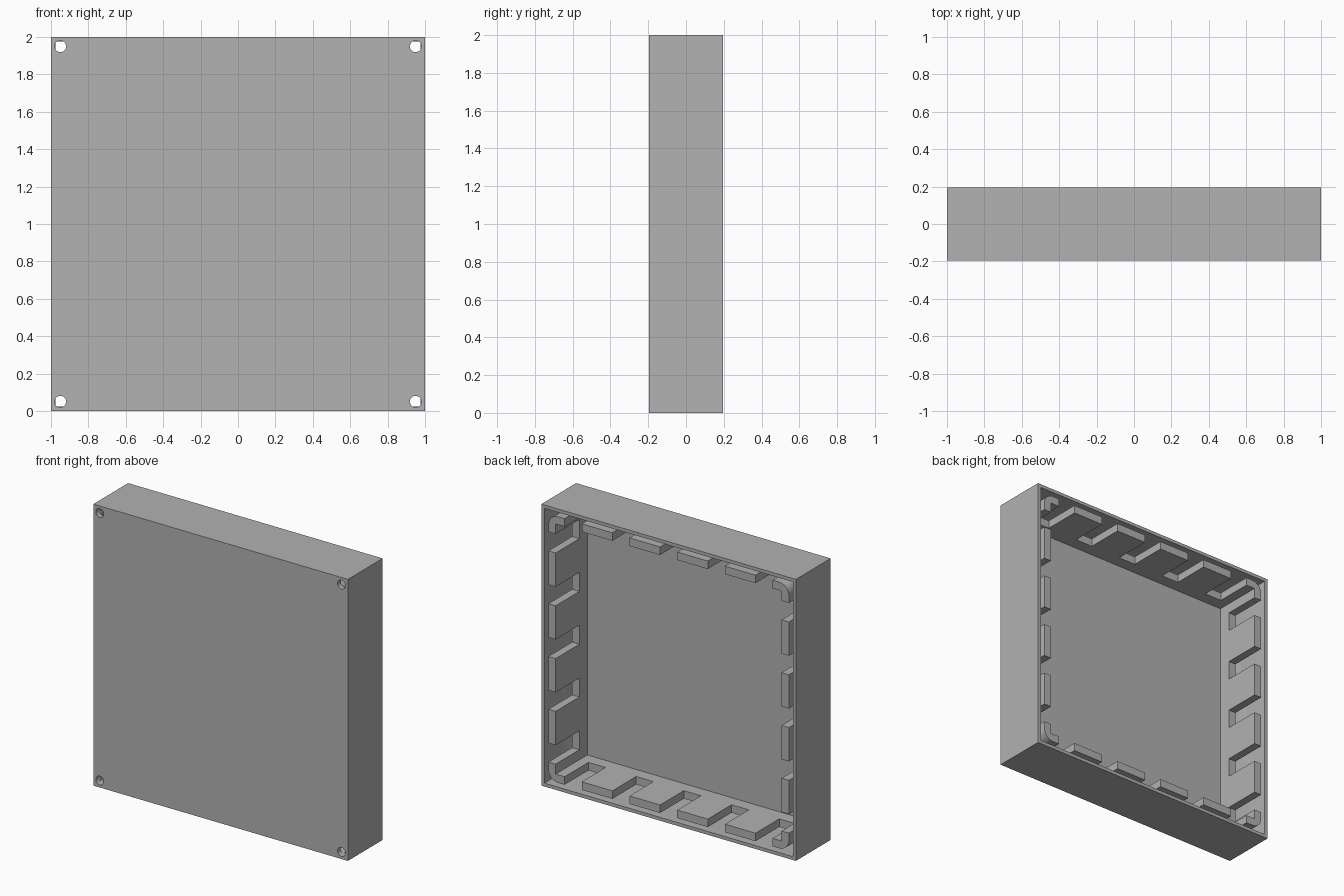
import bpy
import bmesh
import math
from mathutils import Matrix

cube = bpy.data.objects.get("Cube")
if cube:
    bpy.data.objects.remove(cube, do_unlink=True)

HALF = 1.0            # half of the square's side
DEPTH = 0.39          # front to back
FRONT, BACK = -DEPTH / 2, DEPTH / 2
PLATE = 0.035         # front plate thickness
LIP = 0.024           # outer wall thickness
RING_OUT, RING_IN = 0.055, 0.112   # inner wall, measured from the outer edge
NOTCH_W, NOTCH_D, PITCH = 0.135, 0.267, 0.375
HOLE_INSET, HOLE_R = 0.05, 0.031

grey = bpy.data.materials.new("plain grey")
grey.use_nodes = True
grey.diffuse_color = (0.445, 0.445, 0.445, 1)
grey.node_tree.nodes["Principled BSDF"].inputs["Base Color"].default_value = grey.diffuse_color


def add_box(bm, x0, x1, y0, y1, z0, z1):
    """Axis-aligned box between two corners."""
    m = Matrix.Translation(((x0 + x1) / 2, (y0 + y1) / 2, (z0 + z1) / 2))
    m = m @ Matrix.Diagonal((x1 - x0, y1 - y0, z1 - z0, 1))
    return bmesh.ops.create_cube(bm, size=1, matrix=m)["verts"]


def add_square(bm, inset, y0, y1):
    """Square block, inset from the outer edge of the case."""
    h = HALF - inset
    return add_box(bm, -h, h, y0, y1, HALF - h, HALF + h)


def make_object(name, bm):
    bmesh.ops.recalc_face_normals(bm, faces=bm.faces)
    mesh = bpy.data.meshes.new(name)
    bm.to_mesh(mesh)
    bm.free()
    mesh.materials.append(grey)
    obj = bpy.data.objects.new(name, mesh)
    bpy.context.collection.objects.link(obj)
    return obj


def cut(obj, bm):
    """Subtract the shape in bm from obj."""
    cutter = make_object("cutter", bm)
    cutter.hide_render = True
    mod = obj.modifiers.new("cut", "BOOLEAN")
    mod.operation = "DIFFERENCE"
    mod.solver = "EXACT"
    mod.object = cutter
    bpy.context.view_layer.objects.active = obj
    bpy.ops.object.modifier_apply(modifier=mod.name)
    bpy.data.objects.remove(cutter, do_unlink=True)


def smooth(obj):
    bpy.ops.object.select_all(action="DESELECT")
    obj.select_set(True)
    bpy.context.view_layer.objects.active = obj
    bpy.ops.object.shade_smooth_by_angle(angle=math.radians(30))


# Outer case: front plate with thin walls, open at the back
bm = bmesh.new()
add_square(bm, 0, FRONT, BACK)
case = make_object("outer_case", bm)
bm = bmesh.new()
add_square(bm, LIP, FRONT + PLATE, BACK + 0.1)
cut(case, bm)

# Screw holes through the corners of the plate
bm = bmesh.new()
for sx in (-1, 1):
    for sz in (-1, 1):
        r = HALF - HOLE_INSET
        m = Matrix.Translation((sx * r, FRONT, HALF + sz * r)) @ Matrix.Rotation(math.pi / 2, 4, "X")
        bmesh.ops.create_cone(bm, cap_ends=True, segments=32, radius1=HOLE_R,
                              radius2=HOLE_R, depth=PLATE * 3, matrix=m)
cut(case, bm)
smooth(case)

# Inner wall: square ring with rounded outer corners
bm = bmesh.new()
add_square(bm, RING_OUT, FRONT + PLATE, BACK)
corners = [e for e in bm.edges if abs(e.verts[0].co.y - e.verts[1].co.y) > 0.1]
bmesh.ops.bevel(bm, geom=corners, offset=0.075, segments=8, profile=0.5, affect="EDGES")
ring = make_object("notched_inner_wall", bm)
bm = bmesh.new()
add_square(bm, RING_IN, FRONT - 0.1, BACK + 0.1)
cut(ring, bm)

# Notches: bars across the ring in both directions leave the teeth
for across in (True, False):
    bm = bmesh.new()
    for i in range(-2, 3):
        lo, hi = i * PITCH - NOTCH_W / 2, i * PITCH + NOTCH_W / 2
        if across:
            add_box(bm, -1.2, 1.2, BACK - NOTCH_D, BACK + 0.1, HALF + lo, HALF + hi)
        else:
            add_box(bm, lo, hi, BACK - NOTCH_D, BACK + 0.1, -0.2, 2.2)
    cut(ring, bm)
smooth(ring)
